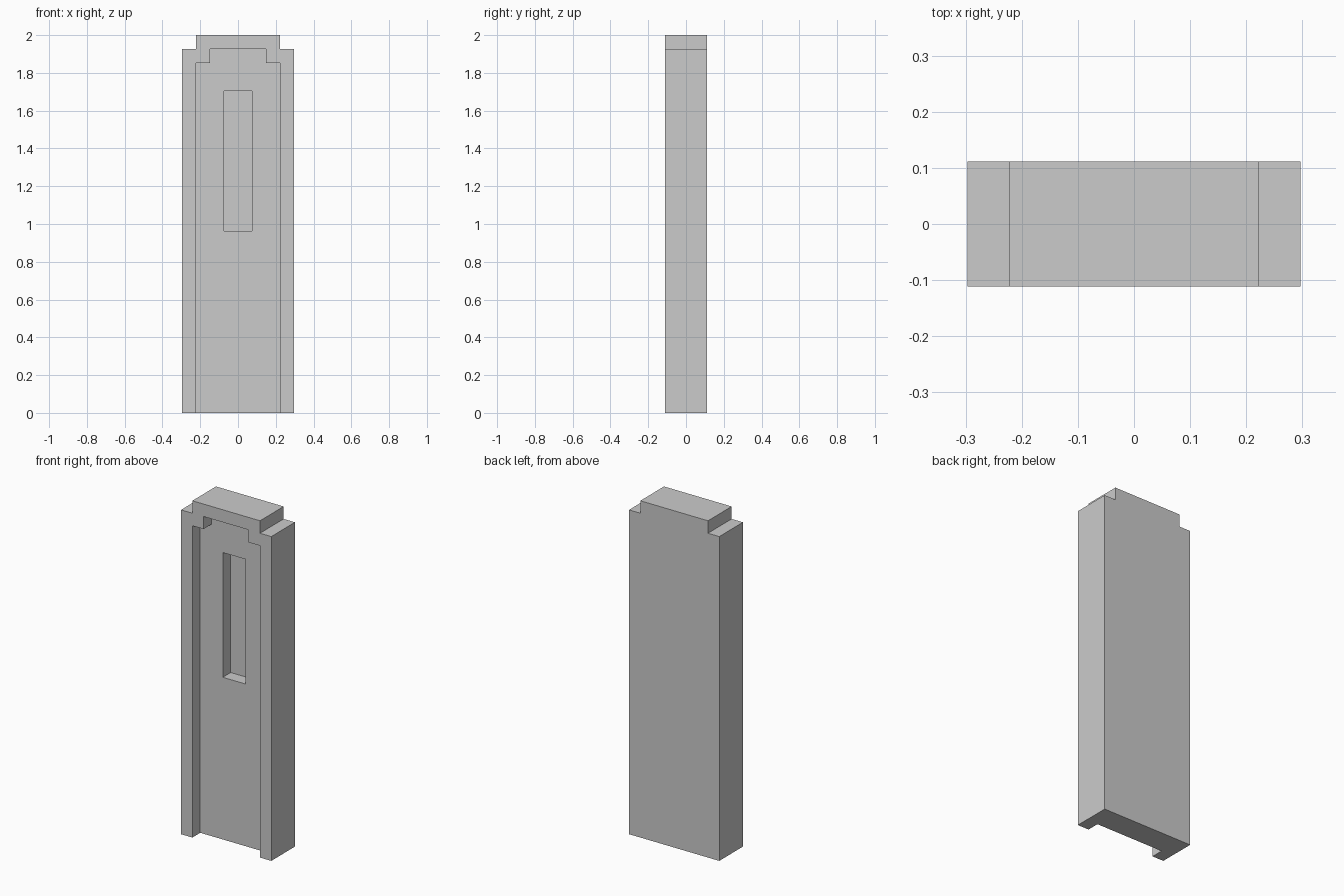
import bpy, bmesh

if "Cube" in bpy.data.objects:
    bpy.data.objects.remove(bpy.data.objects["Cube"])

U = 2 / 27  # module: every step of the design is a multiple of this


def prism(name, half_profile, y0, y1):
    """Extrude a profile (right half given, mirrored in x) from y0 to y1, in modules."""
    pts = half_profile + [(-x, z) for x, z in reversed(half_profile)]
    bm = bmesh.new()
    face = bm.faces.new([bm.verts.new((x * U, y0 * U, z * U)) for x, z in pts])
    out = bmesh.ops.extrude_face_region(bm, geom=[face])
    moved = [v for v in out["geom"] if isinstance(v, bmesh.types.BMVert)]
    bmesh.ops.translate(bm, verts=moved, vec=(0, (y1 - y0) * U, 0))
    bmesh.ops.recalc_face_normals(bm, faces=bm.faces)
    me = bpy.data.meshes.new(name)
    bm.to_mesh(me)
    bm.free()
    ob = bpy.data.objects.new(name, me)
    bpy.context.collection.objects.link(ob)
    return ob


def carve(target, cutter):
    """Subtract the cutter from the target and remove the cutter."""
    cutter.hide_render = True
    mod = target.modifiers.new(cutter.name, 'BOOLEAN')
    mod.operation = 'DIFFERENCE'
    mod.solver = 'EXACT'
    mod.object = cutter
    bpy.context.view_layer.objects.active = target
    bpy.ops.object.modifier_apply(modifier=mod.name)
    bpy.data.objects.remove(cutter)


# Stepped slab
slab = prism("wall_panel", [(4, 0), (4, 26), (3, 26), (3, 27)], -1.5, 1.5)

# Stepped front recess, open at the bottom
carve(slab, prism("recess_cutter", [(3, -1), (3, 25), (2, 25), (2, 26)], -3, -0.5))

# Narrow window niche, one module deeper
carve(slab, prism("niche_cutter", [(1, 13), (1, 23)], -3, 0.5))
